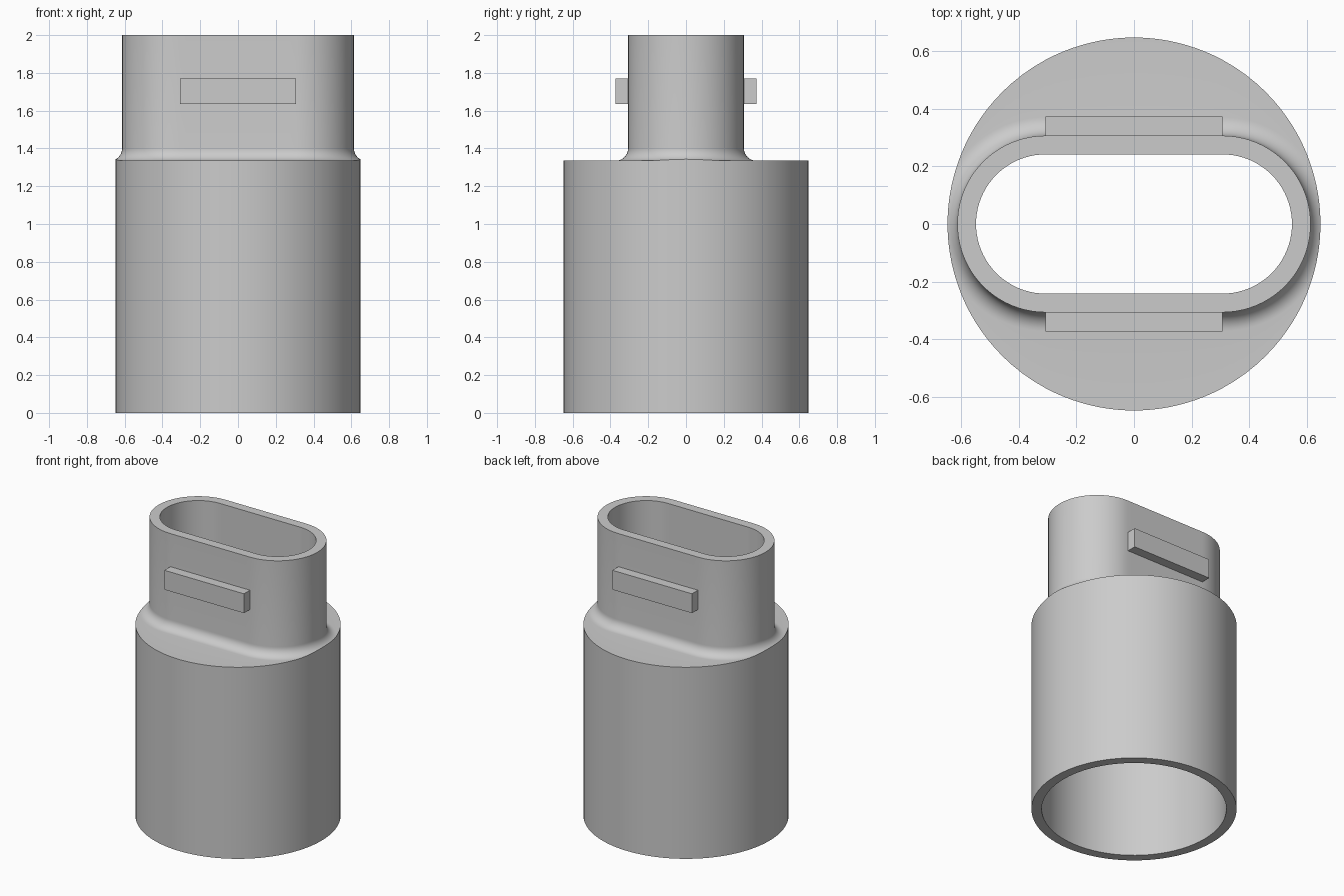
import bpy, bmesh, math
from mathutils import Vector

if "Cube" in bpy.data.objects:
    bpy.data.objects.remove(bpy.data.objects["Cube"], do_unlink=True)

R, WALL = 0.648, 0.065          # pipe radius, wall thickness
HALF, SLOT = 0.307, 0.307       # slot neck: half straight length, end radius
SHOULDER, TOP, FILLET = 1.335, 2.0, 0.065
ARC, STRAIGHT, STEPS = 40, 20, 10

grey = bpy.data.materials.new("light grey")
grey.use_nodes = True
grey.diffuse_color = (0.6, 0.6, 0.6, 1)
grey.node_tree.nodes["Principled BSDF"].inputs["Base Color"].default_value = (0.6, 0.6, 0.6, 1)


def finish(name, bm):
    bmesh.ops.recalc_face_normals(bm, faces=bm.faces)
    mesh = bpy.data.meshes.new(name)
    bm.to_mesh(mesh)
    bm.free()
    mesh.materials.append(grey)
    obj = bpy.data.objects.new(name, mesh)
    bpy.context.collection.objects.link(obj)
    return obj


def slot_columns():
    """Spine point and outward normal for each column round the slot."""
    cols = []
    for side in (1, -1):
        for i in range(ARC):
            a = math.pi * (i / ARC - 0.5)
            cols.append((Vector((side * HALF, 0)), side * Vector((math.cos(a), math.sin(a)))))
        for i in range(STRAIGHT):
            x = side * HALF * (1 - 2 * i / STRAIGHT)
            cols.append((Vector((x, 0)), Vector((0, side))))
    return cols


def column_profile(spine, n):
    """Closed wall section: neck, fillet, shoulder, pipe, and back up inside."""
    along = spine.dot(n)
    reach = -along + math.sqrt(along ** 2 + R ** 2 - spine.length_squared)
    hit = spine + n * reach
    # The fillet stops early where it meets the pipe's outside
    room = min(FILLET, reach - SLOT)
    end = math.acos(1 - room / FILLET)
    pts = [(spine + n * SLOT, TOP)]
    for i in range(STEPS + 1):
        t = end * i / STEPS
        pts.append((spine + n * (SLOT + FILLET * (1 - math.cos(t))),
                    SHOULDER + FILLET * (1 - math.sin(t))))
    bore = hit * (1 - WALL / R)
    inner = spine + n * (SLOT - WALL)
    pts += [(hit, pts[-1][1]), (hit, 0), (bore, 0),
            (bore, SHOULDER - WALL), (inner, SHOULDER - WALL), (inner, TOP)]
    return pts


# Hollow round pipe blending into the slot-shaped neck
bm = bmesh.new()
grid = [[bm.verts.new((p.x, p.y, z)) for p, z in column_profile(*c)] for c in slot_columns()]
for i, col in enumerate(grid):
    nxt = grid[(i + 1) % len(grid)]
    for j in range(len(col)):
        k = (j + 1) % len(col)
        bm.faces.new((col[j], nxt[j], nxt[k], col[k]))
bmesh.ops.remove_doubles(bm, verts=bm.verts, dist=0.0001)
body = finish("adapter_body", bm)
bpy.ops.object.select_all(action='DESELECT')
body.select_set(True)
bpy.context.view_layer.objects.active = body
bpy.ops.object.shade_smooth_by_angle(angle=math.radians(20))

# Locking bars on the flat front and back of the neck
for name, side in (("front_bar", -1), ("back_bar", 1)):
    bm = bmesh.new()
    bmesh.ops.create_cube(bm, size=1)
    bmesh.ops.scale(bm, vec=(2 * HALF, 0.07, 0.135), verts=bm.verts)
    bmesh.ops.translate(bm, vec=(0, side * 0.338, 1.702), verts=bm.verts)
    finish(name, bm)
